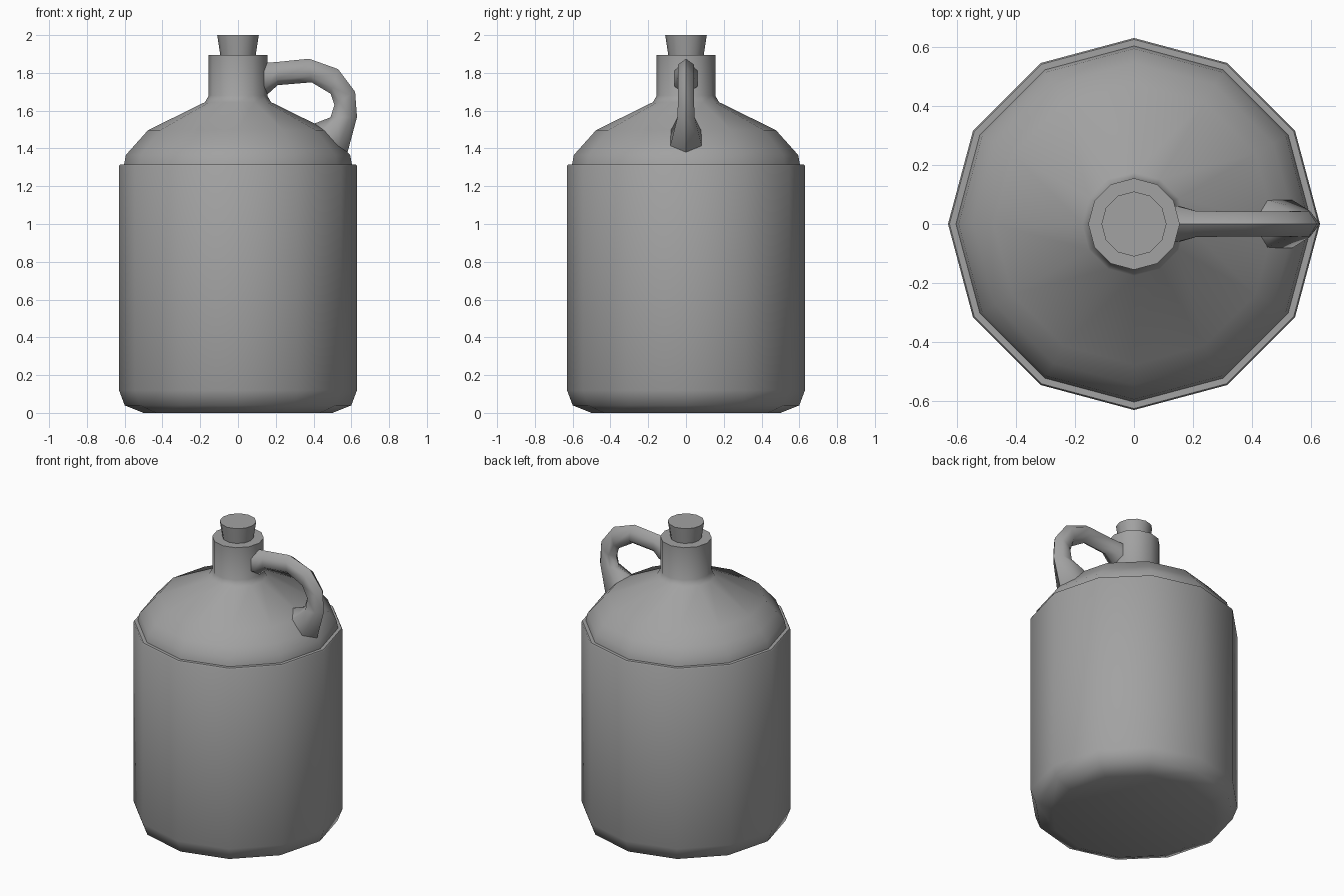
import bpy, bmesh
from math import cos, sin, radians, pi

cube = bpy.data.objects.get("Cube")
if cube:
    bpy.data.objects.remove(cube, do_unlink=True)

SIDES = 12

grey = bpy.data.materials.new("stoneware_grey")
grey.use_nodes = True
colour = (0.36, 0.36, 0.36, 1)
grey.diffuse_color = colour
grey.node_tree.nodes["Principled BSDF"].inputs["Base Color"].default_value = colour


def loft(name, rings, angle):
    """Skin a list of closed rings, cap both ends and shade smooth by angle."""
    bm = bmesh.new()
    loops = [[bm.verts.new(p) for p in ring] for ring in rings]
    for a, b in zip(loops, loops[1:]):
        for i in range(len(a)):
            j = (i + 1) % len(a)
            bm.faces.new((a[i], a[j], b[j], b[i]))
    bm.faces.new(loops[0][::-1])
    bm.faces.new(loops[-1])
    bmesh.ops.recalc_face_normals(bm, faces=bm.faces[:])
    mesh = bpy.data.meshes.new(name)
    bm.to_mesh(mesh)
    bm.free()
    mesh.materials.append(grey)
    obj = bpy.data.objects.new(name, mesh)
    bpy.context.collection.objects.link(obj)
    bpy.ops.object.select_all(action='DESELECT')
    obj.select_set(True)
    bpy.context.view_layer.objects.active = obj
    bpy.ops.object.shade_smooth_by_angle(angle=radians(angle))
    return obj


def circle(r, z):
    return [(r * cos(2 * pi * i / SIDES), r * sin(2 * pi * i / SIDES), z)
            for i in range(SIDES)]


def hexagon(outer, inner, width):
    """Flattened hexagon whose points lie on the outer and inner curve."""
    ring = []
    for t, y in ((0, 0), (.25, width), (.75, width), (1, 0), (.75, -width), (.25, -width)):
        ring.append((outer[0] + (inner[0] - outer[0]) * t, y,
                     outer[1] + (inner[1] - outer[1]) * t))
    return ring


# Jug body: rounded foot, straight wall, ledge, shoulder and neck
body = [(.50, 0), (.60, .04), (.63, .12), (.63, 1.307), (.625, 1.315),
        (.603, 1.315), (.594, 1.365), (.545, 1.42), (.476, 1.497),
        (.175, 1.645), (.155, 1.68), (.155, 1.895)]
loft("jug_body", [circle(r, z) for r, z in body], 52)

# Tapered stopper
loft("stopper", [circle(.09, 1.87), circle(.11, 2.0)], 40)

# Handle: flared at the neck, looping out and spreading onto the shoulder
handle = [((.11, 1.855), (.11, 1.68), .062), ((.145, 1.853), (.16, 1.69), .06),
          ((.21, 1.858), (.21, 1.735), .044), ((.376, 1.875), (.39, 1.75), .042),
          ((.53, 1.82), (.49, 1.69), .042), ((.62, 1.70), (.51, 1.63), .042),
          ((.63, 1.566), (.49, 1.565), .045), ((.58, 1.38), (.40, 1.53), .082),
          ((.54, 1.36), (.37, 1.50), .082)]
loft("handle", [hexagon(*station) for station in handle], 65)
